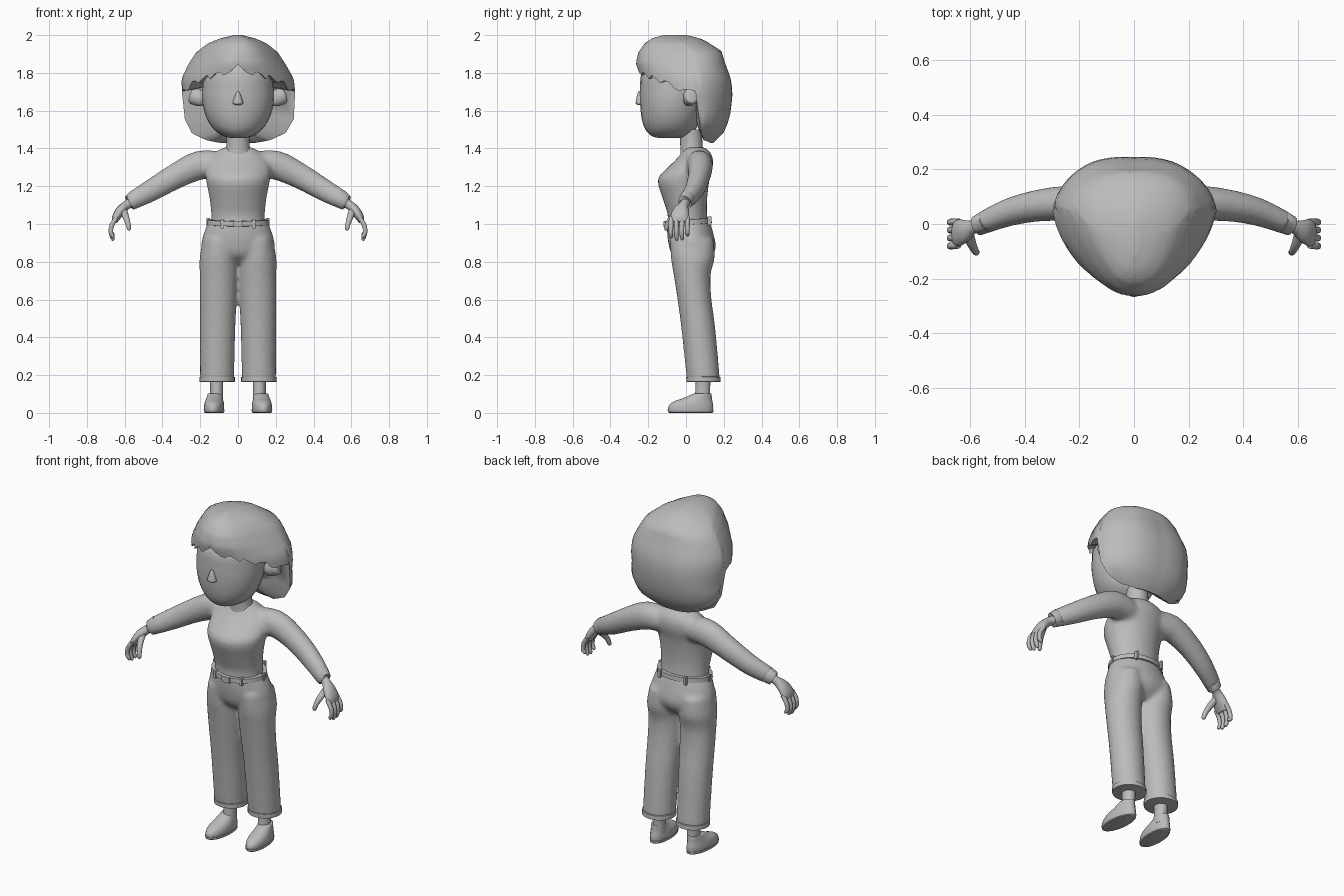
import bpy, bmesh, math
from mathutils import Vector

grey = bpy.data.materials.new("plain_grey")
grey.diffuse_color = (0.5, 0.5, 0.5, 1)


def finish(name, verts, faces, angle=50):
    me = bpy.data.meshes.new(name)
    me.from_pydata([tuple(v) for v in verts], [], faces)
    bm = bmesh.new()
    bm.from_mesh(me)
    bmesh.ops.recalc_face_normals(bm, faces=bm.faces)
    bm.to_mesh(me)
    bm.free()
    ob = bpy.data.objects.new(name, me)
    bpy.context.collection.objects.link(ob)
    me.materials.append(grey)
    bpy.ops.object.select_all(action='DESELECT')
    ob.select_set(True)
    bpy.context.view_layer.objects.active = ob
    bpy.ops.object.shade_smooth_by_angle(angle=math.radians(angle))
    return ob


def dense(rows, n):
    """Catmull-Rom interpolation of parameter rows."""
    out = []
    for i in range(len(rows) - 1):
        p = [rows[max(i - 1, 0)], rows[i], rows[i + 1], rows[min(i + 2, len(rows) - 1)]]
        for k in range(n):
            t = k / n
            out.append([0.5 * (2 * b + (c - a) * t + (2 * a - 5 * b + 4 * c - d) * t * t
                               + (3 * b - a - 3 * c + d) * t ** 3) for a, b, c, d in zip(*p)])
    return out + [list(rows[-1])]


def skin(name, rings, angle=50):
    m = len(rings[0])
    verts = [v for r in rings for v in r]
    faces = [(i * m + j, i * m + (j + 1) % m, (i + 1) * m + (j + 1) % m, (i + 1) * m + j)
             for i in range(len(rings) - 1) for j in range(m)]
    faces += [tuple(range(m)), tuple(range(len(verts) - m, len(verts)))]
    return finish(name, verts, faces, angle)


def stack(name, rows, x=0, n=3, m=28, slope=0, lean=0, angle=50):
    """Horizontal oval rings: (z, half width, front y, back y[, centre x])."""
    rings = []
    for r in dense(rows, n):
        z, w, f, b = r[:4]
        cx = x * (r[4] if len(r) > 4 else 1)
        ring = []
        for j in range(m):
            a = 2 * math.pi * j / m
            y = (f + b) / 2 + (b - f) / 2 * math.sin(a)
            ring.append((cx + w * math.cos(a) - lean * y, y, z + slope * y))
        rings.append(ring)
    return skin(name, rings, angle)


def tube(name, rows, n=3, m=16, s=1):
    """Oval tube: (x, y, z, radius along y, radius across)."""
    rows = dense(rows, n)
    pts = [Vector((r[0] * s, r[1], r[2])) for r in rows]
    rings = []
    for i, r in enumerate(rows):
        t = (pts[min(i + 1, len(pts) - 1)] - pts[max(i - 1, 0)]).normalized()
        u = (Vector((0, 1, 0)) - t * t.y).normalized()
        v = t.cross(u)
        rings.append([pts[i] + u * r[3] * math.cos(2 * math.pi * j / m)
                      + v * r[4] * math.sin(2 * math.pi * j / m) for j in range(m)])
    return skin(name, rings)


def box(name, c, d):
    return finish(name, [(c[0] + x * d[0], c[1] + y * d[1], c[2] + z * d[2])
                         for x in (-.5, .5) for y in (-.5, .5) for z in (-.5, .5)],
                  [(0, 1, 3, 2), (4, 6, 7, 5), (0, 4, 5, 1), (2, 3, 7, 6), (0, 2, 6, 4), (1, 5, 7, 3)], 30)


def fuse(name, parts, voxel, passes):
    """Join overlapping parts into one softly blended surface."""
    bpy.ops.object.select_all(action='DESELECT')
    for p in parts:
        p.select_set(True)
    bpy.context.view_layer.objects.active = parts[0]
    bpy.ops.object.join()
    ob = parts[0]
    ob.name = name
    re = ob.modifiers.new("blend", 'REMESH')
    re.mode, re.voxel_size, re.use_smooth_shade = 'VOXEL', voxel, True
    sm = ob.modifiers.new("soften", 'SMOOTH')
    sm.factor, sm.iterations = 0.5, passes


# head, nose, neck
stack("head", [(1.455, .03, -.14, -.03), (1.465, .075, -.18, .01), (1.5, .127, -.215, .05),
               (1.56, .166, -.235, .08), (1.64, .188, -.243, .1), (1.72, .19, -.243, .11),
               (1.8, .18, -.235, .11), (1.88, .13, -.18, .1)])
stack("nose", [(1.63, .012, -.255, -.225), (1.637, .027, -.266, -.22), (1.65, .026, -.266, -.22),
               (1.69, .012, -.257, -.225), (1.703, .004, -.25, -.23)], n=2, m=12)
stack("neck", [(1.37, .075, -.03, .1), (1.41, .062, -.03, .088), (1.5, .06, -.035, .085)])

# hair: outline by height, with a lower edge that varies around the head
outline = [(1.43, .15, -.1, .15), (1.48, .25, -.15, .205), (1.56, .292, -.2, .24), (1.64, .292, -.22, .25),
           (1.7, .3, -.235, .256), (1.77, .297, -.245, .245), (1.85, .255, -.265, .215), (1.91, .215, -.252, .195),
           (1.96, .15, -.215, .12), (1.985, .085, -.175, .07), (2.0, .02, -.12, .0)]
edge = [(0, 1.845), (10, 1.8), (18, 1.785), (25, 1.815), (33, 1.765), (40, 1.79), (50, 1.745), (60, 1.765),
        (70, 1.70), (80, 1.715), (92, 1.70), (97, 1.50), (110, 1.445), (140, 1.43), (180, 1.43)]


def lookup(table, v):
    for a, b in zip(table, table[1:]):
        if v <= b[0]:
            t = (v - a[0]) / (b[0] - a[0])
            return [p + (q - p) * t for p, q in zip(a, b)]
    return table[-1]


cols, levels, yc = 64, 18, .05
rings = [[] for _ in range(levels + 2)]
for j in range(cols):
    a = 2 * math.pi * j / cols
    deg = math.degrees(min(a, 2 * math.pi - a))
    low = lookup(edge, deg)[1]
    for i in range(levels):
        z = low + (2 - low) * math.sin(math.pi / 2 * i / (levels - 1))
        _, w, f, b = lookup(outline, z)
        c = math.cos(a)
        mid = yc if z < 1.9 else yc - (z - 1.9) * 1.1
        lump = 1 + .025 * math.sin(3 * a + math.pi / 2 + 9 * z) * abs(math.sin(a))
        if deg > 150:
            lump -= .05 * (deg - 150) / 30 * (z < 1.9)
        y = mid - c * (mid - f if c > 0 else b - mid) * lump
        x = w * math.sin(a) * lump * (1 - .22 * max(c, 0) * abs(math.sin(a)))
        rings[i + 2].append((x, y, z))
    x, y, z = rings[2][-1]
    rings[1].append((x * .65, yc + (y - yc) * .65, z + .02))
    rings[0].append((x * .02, yc + (y - yc) * .02, 1.55))
skin("hair", rings, 60)

# sweater: torso blended with sleeves
parts = [stack("torso", [(.99, .143, -.1, .12), (1.05, .142, -.097, .112), (1.13, .15, -.122, .112),
                         (1.235, .17, -.15, .125), (1.3, .175, -.095, .142), (1.35, .155, -.045, .142),
                         (1.385, .11, -.02, .125), (1.405, .075, -.01, .1)])]
for s in (-1, 1):
    parts.append(tube("sleeve", [(.08, .06, 1.31, .07, .07), (.2, .075, 1.312, .068, .078), (.33, .07, 1.253, .06, .068),
                                 (.45, .045, 1.183, .052, .06), (.55, .005, 1.128, .042, .05)], s=s))
fuse("sweater", parts, .012, 6)

# trousers: hips blended with legs
parts = [stack("hips", [(.79, .1, -.02, .1), (.83, .16, -.07, .14), (.88, .194, -.09, .158),
                        (.95, .182, -.1, .145), (1.02, .152, -.1, .125)])]
for s in (-1, 1):
    parts.append(stack("leg", [(.92, .085, -.085, .145, .1), (.82, .1, -.08, .152, .103), (.73, .1, -.065, .13, .103),
                               (.6, .098, -.045, .135, .105), (.45, .094, -.025, .155, .108),
                               (.17, .09, .005, .18, .111)], x=s))
fuse("trousers", parts, .012, 5)

# belt with buckle and loops
stack("belt", [(.995, .157, -.108, .132), (.996, .163, -.113, .137), (1.022, .161, -.112, .135),
               (1.023, .155, -.106, .13)], n=1, m=40, slope=.07, angle=30)
box("buckle", (0, -.114, 1.0), (.05, .012, .034))
for s in (-1, 1):
    box("front_belt_loop", (s * .085, -.086, 1.0), (.014, .024, .046))
    box("side_belt_loop", (s * .158, .012, 1.01), (.018, .016, .046))
    box("back_belt_loop", (s * .085, .125, 1.018), (.014, .02, .046))

    # trouser hem, ankle, shoe
    stack("hem", [(.163, .086, .01, .175), (.165, .094, .002, .184), (.19, .094, .001, .183), (.192, .086, .01, .175)],
          x=s * .111, n=1, angle=30)
    stack("ankle", [(.05, .035, .04, .13), (.12, .034, .05, .128), (.2, .036, .052, .13)], x=s * .113)
    stack("sole", [(0, .048, -.088, .138), (.004, .053, -.095, .145), (.018, .055, -.098, .147), (.02, .05, -.09, .14)],
          x=s * .128, n=1, lean=s * .06, angle=30)
    stack("shoe", [(.018, .053, -.095, .144), (.04, .053, -.09, .144), (.06, .049, -.065, .14),
                   (.078, .043, -.015, .137), (.1, .037, .035, .135), (.103, .033, .045, .13)], x=s * .128, lean=s * .06)

    # ear
    tube("ear", [(.17, .01, 1.66, .01, .02), (.19, .01, 1.662, .028, .04), (.225, .025, 1.675, .04, .046),
                 (.243, .033, 1.683, .034, .04), (.25, .035, 1.685, .01, .012)], s=s)

    # cuff, palm, fingers, thumb
    tube("cuff", [(.535, .01, 1.137, .036, .042), (.537, .01, 1.136, .042, .05), (.572, -.006, 1.113, .037, .042),
                  (.574, -.006, 1.112, .028, .03)], n=1, s=s)
    tube("palm", [(.56, -.002, 1.117, .026, .026), (.59, -.012, 1.1, .025, .024), (.62, -.025, 1.072, .042, .026),
                  (.645, -.034, 1.035, .05, .022), (.655, -.036, 1.01, .044, .014)], s=s)
    for k in range(4):
        y = -.078 + .029 * k
        tip = (.925, .912, .915, .935)[k]
        tube("finger", [(.642, y, 1.035, .012, .013), (.668, y - .002, .995, .013, .013), (.673, y - .002, .955, .012, .012),
                        (.664, y - .001, tip + .012, .011, .011), (.66, y, tip, .005, .005)], n=2, m=10, s=s)
    tube("thumb", [(.607, -.03, 1.075, .018, .02), (.595, -.07, 1.04, .016, .018), (.583, -.095, 1.005, .014, .014),
                   (.577, -.104, .975, .012, .012), (.576, -.105, .966, .005, .005)], n=2, m=10, s=s)
